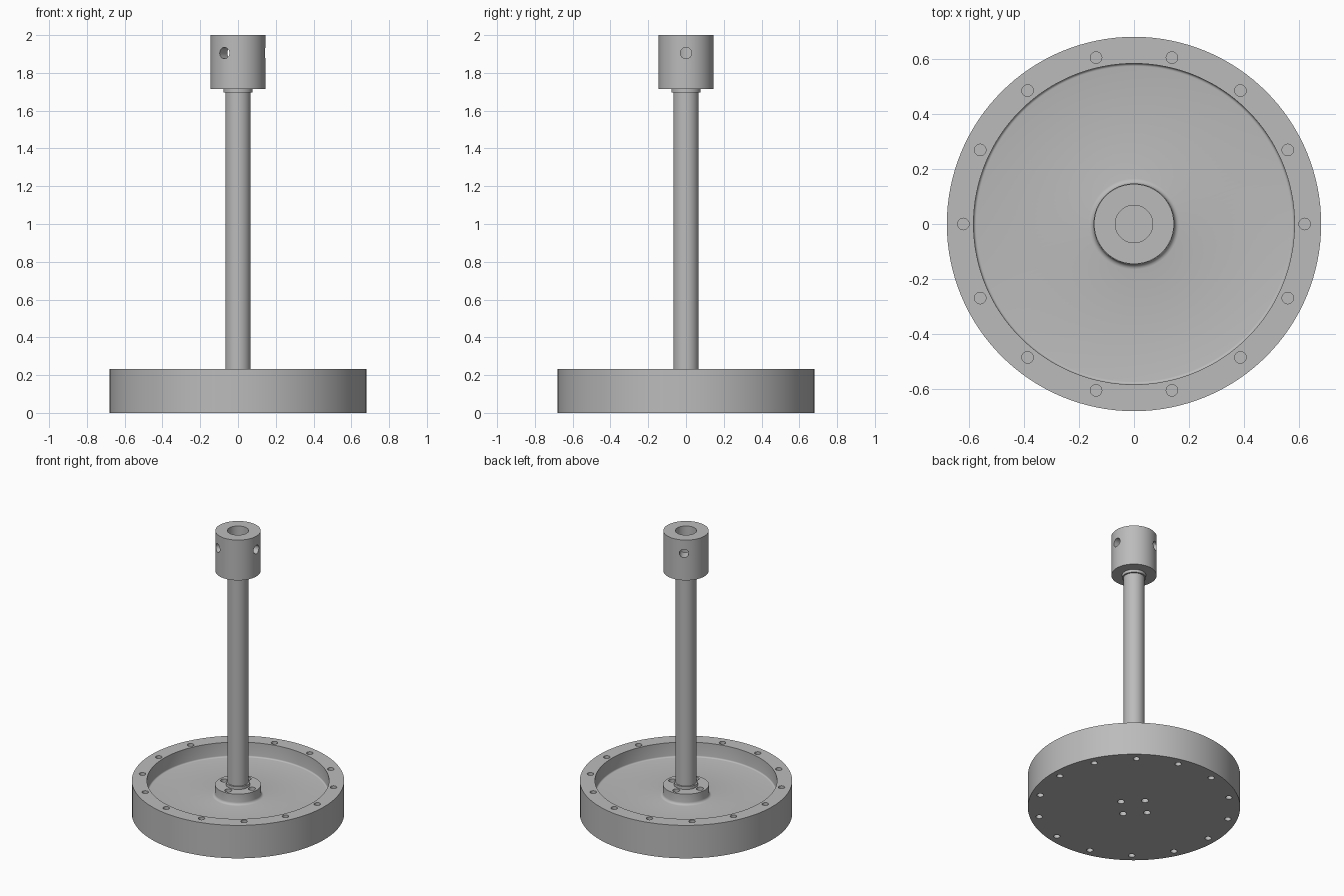
import bpy
import bmesh
from math import cos, sin, pi, radians
from mathutils import Matrix, Vector

cube = bpy.data.objects.get("Cube")
if cube:
    bpy.data.objects.remove(cube, do_unlink=True)

metal = bpy.data.materials.new("grey_metal")
metal.use_nodes = True
GREY = (0.50, 0.50, 0.50, 1)
metal.diffuse_color = GREY
metal.node_tree.nodes["Principled BSDF"].inputs["Base Color"].default_value = GREY


def add_object(name, bm):
    bmesh.ops.recalc_face_normals(bm, faces=bm.faces)
    mesh = bpy.data.meshes.new(name)
    bm.to_mesh(mesh)
    bm.free()
    mesh.materials.append(metal)
    obj = bpy.data.objects.new(name, mesh)
    bpy.context.collection.objects.link(obj)
    return obj


def lathe(name, profile, steps=128):
    """Spin an (r, z) outline that starts and ends on the axis."""
    bm = bmesh.new()
    verts = [bm.verts.new((r, 0, z)) for r, z in profile]
    edges = [bm.edges.new(pair) for pair in zip(verts, verts[1:])]
    bmesh.ops.spin(bm, geom=verts + edges, axis=(0, 0, 1), cent=(0, 0, 0),
                   angle=2 * pi, steps=steps, use_merge=True)
    bmesh.ops.remove_doubles(bm, verts=bm.verts, dist=1e-5)
    return add_object(name, bm)


def drill(target, holes):
    """Cut round holes given as (start, end, radius)."""
    bm = bmesh.new()
    for start, end, radius in holes:
        start, end = Vector(start), Vector(end)
        axis = end - start
        turn = axis.to_track_quat("Z", "Y").to_matrix().to_4x4()
        bmesh.ops.create_cone(bm, cap_ends=True, segments=32, radius1=radius,
                              radius2=radius, depth=axis.length,
                              matrix=Matrix.Translation((start + end) / 2) @ turn)
    cutter = add_object("drill_cutter", bm)
    mod = target.modifiers.new("holes", "BOOLEAN")
    mod.operation, mod.solver, mod.object = "DIFFERENCE", "EXACT", cutter
    bpy.context.view_layer.objects.active = target
    bpy.ops.object.modifier_apply(modifier=mod.name)
    bpy.data.objects.remove(cutter, do_unlink=True)


def fillet(r, z, size, side):
    """Concave corner between a floor and a wall; side is the wall's facing."""
    arc = [i * pi / 8 for i in range(5)]
    return [(r + side * size * (1 - cos(a)), z + size * (1 - sin(a))) for a in arc]


def ring(radius, count, z0, z1, hole):
    points = [(radius * cos(2 * pi * i / count), radius * sin(2 * pi * i / count))
              for i in range(count)]
    return [((x, y, z0), (x, y, z1), hole) for x, y in points]


# Dished base with raised rim and central hub
FLOOR, RIM, HUB = 0.13, 0.233, 0.205
base = lathe("base_dish", [(0, 0), (0.68, 0), (0.68, RIM), (0.583, RIM)]
             + fillet(0.583, FLOOR, 0.01, -1)
             + fillet(0.147, FLOOR, 0.018, 1)[::-1]
             + [(0.147, HUB), (0, HUB)])
drill(base, ring(0.62, 14, 0.15, 0.30, 0.021)      # rim screw holes
      + ring(0.62, 14, -0.05, 0.11, 0.021)         # underside screw holes
      + ring(0.109, 4, -0.05, 0.30, 0.023))        # hub bolt holes

# Column with a small shoulder at each end
shaft = lathe("shaft", [(0, 0.19), (0.077, 0.19), (0.077, 0.225), (0.067, 0.225),
                        (0.067, 1.695), (0.077, 1.695), (0.077, 1.718), (0, 1.718)])

# Bored coupling collar with three set-screw holes
collar = lathe("collar", [(0, 1.715), (0.145, 1.715), (0.145, 2.0),
                          (0.068, 2.0), (0.068, 1.73), (0, 1.73)])
drill(collar, [((0.04 * cos(a), 0.04 * sin(a), 1.905),
                (0.2 * cos(a), 0.2 * sin(a), 1.905), 0.03)
               for a in (radians(d) for d in (0, 120, 240))])

# Smooth round walls, crisp edges
bpy.ops.object.select_all(action="DESELECT")
for obj in (base, shaft, collar):
    obj.select_set(True)
bpy.context.view_layer.objects.active = base
bpy.ops.object.shade_smooth_by_angle(angle=radians(35))
